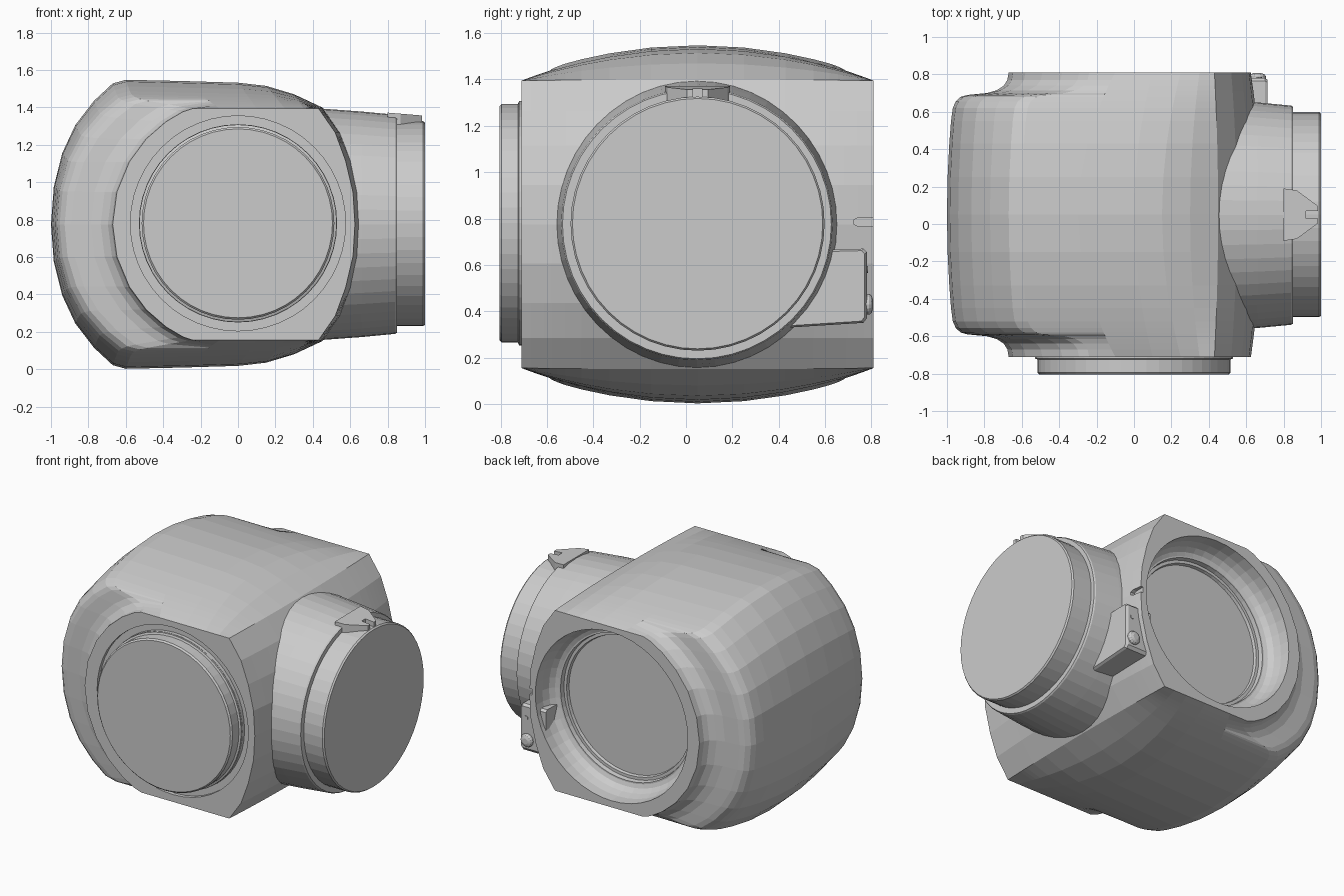
import bpy, bmesh
from math import sin, cos, pi, radians

if "Cube" in bpy.data.objects:
    bpy.data.objects.remove(bpy.data.objects["Cube"])

CZ, CY = 0.775, 0.05      # centre lines of the housing


def make(name, rings, closed=False):
    """Skin closed rings of equal length; cap the ends, or join them into a torus."""
    bm = bmesh.new()
    vs = [[bm.verts.new(p) for p in r] for r in rings]
    n = len(vs[0])
    pairs = list(zip(vs, vs[1:])) + ([(vs[-1], vs[0])] if closed else [])
    for a, b in pairs:
        for i in range(n):
            j = (i + 1) % n
            bm.faces.new((a[i], a[j], b[j], b[i]))
    if not closed:
        bm.faces.new(vs[0])
        bm.faces.new(vs[-1])
    bmesh.ops.recalc_face_normals(bm, faces=bm.faces)
    me = bpy.data.meshes.new(name)
    bm.to_mesh(me)
    bm.free()
    ob = bpy.data.objects.new(name, me)
    bpy.context.collection.objects.link(ob)
    return ob


def lathe(name, profile, axis, centre, n=48, closed=False):
    """Turn (position along axis, radius) pairs about the X or Y axis."""
    rings = []
    for d, r in profile:
        ring = []
        for k in range(n):
            a = 2 * pi * k / n
            p, q = r * cos(a), r * sin(a)
            ring.append((d, centre[0] + p, centre[1] + q) if axis == 'X'
                        else (centre[0] + p, d, centre[1] + q))
        rings.append(ring)
    return make(name, rings, closed)


def cut(ob, cutter):
    m = ob.modifiers.new("cut", 'BOOLEAN')
    m.operation, m.solver, m.object = 'DIFFERENCE', 'EXACT', cutter
    bpy.context.view_layer.objects.active = ob
    bpy.ops.object.modifier_apply(modifier=m.name)


# housing: upper half outlines at mid width (full) and at the end faces (end)
full = [(-1, 0), (-.985, .2), (-.94, .38), (-.87, .53), (-.77, .66), (-.67, .753),
        (-.6, .7725), (-.3, .766), (0, .757), (.15, .74), (.3, .695), (.45, .625),
        (.55, .49), (.62, .34), (.665, .17), (.68, 0)]
end = [(.67 * cos(radians(a)), .67 * sin(radians(a))) for a in (180, 165, 150, 137, 125, 116)]
end += [(-.24, .62), (-.1, .62), (.1, .62), (.25, .62), (.35, .62), (.43, .62),
        (.52, .49), (.575, .34), (.615, .17), (.625, 0)]


def section(y, t, w):
    u = (t / .76) ** 2
    half = []
    for i, ((fx, fz), (ex, ez)) in enumerate(zip(full, end)):
        if i < 7:                       # bulging left side steps in to the round end face
            bx, bz = fx + .05 * u, fz * (1 - .18 * u)
            half.append((bx + (ex - bx) * w, bz + (ez - bz) * w))
        else:
            half.append((fx + (ex - fx) * u, fz + (ez - fz) * u))
    loop = half + [(x, -z) for x, z in half[-2:0:-1]]
    return [(x, y, CZ + z) for x, z in loop]


steps = [(.2, 0), (.38, 0), (.5, 0), (.57, .01), (.605, .05), (.63, .13), (.64, .25),
         (.65, .6), (.665, .78), (.69, .91), (.72, .975), (.76, 1)]
stations = [(CY - t, t, w) for t, w in reversed(steps)] + [(CY, 0, 0)] + \
           [(CY + t, t, w) for t, w in steps]
housing = make("housing", [section(*s) for s in stations])

# tapered side neck and its end collar
neck = lathe("side_neck", [(.4, .622), (.66, .603), (.84, .586), (.85, .58), (.85, .5), (.4, .5)],
             'X', (.047, CZ), closed=True)
collar = lathe("neck_collar", [(.55, .548), (.99, .548), (1, .54)], 'X', (.05, CZ + .003))

# recessed bore at the back
bore = lathe("bore_cutter", [(.9, .58), (.805, .58), (.74, .575), (.69, .56), (.66, .535),
                             (.65, .51), (.65, .5), (.62, .495), (.62, .475), (.6, .47)],
             'Y', (0, CZ + .005))
groove = lathe("groove_cutter", [(-.8, .575), (-.685, .575), (-.685, .53), (-.8, .53)],
               'Y', (0, CZ + .005), closed=True)
slot = make("slot_cutter", [[(x, .745, .765), (x, .9, .765), (x, .9, .805), (x, .745, .805),
                             (x, .725, .795), (x, .725, .775)] for x in (.605, .8)])
for part, cutter in ((housing, bore), (housing, groove), (housing, slot),
                     (neck, bore), (collar, bore)):
    cut(part, cutter)
for c in (bore, groove, slot):
    bpy.data.objects.remove(c)

# front mounting flange
lathe("front_flange", [(-.69, .528), (-.72, .528), (-.725, .515), (-.795, .515), (-.805, .505)],
      'Y', (0, CZ + .005))

# notched pointer tab on top of the neck
tab = [(.8, .19), (.87, .18), (.965, .11), (.985, .095), (.985, .07), (.92, .07),
       (.92, .03), (.985, .03), (.985, .005), (.965, -.01), (.87, -.08), (.8, -.09)]
make("pointer_tab", [[(x, y, 1.29) for x, y in tab],
                     [(x, y, 1.372 - .015 * (x - .8) / .18) for x, y in tab]])

# wedge lug under the neck with its screw
lug = [(.58, .665), (.765, .67), (.78, .655), (.78, .37), (.765, .35), (.45, .33)]
make("clamp_lug", [[(x, y, z) for y, z in lug] for x in (.52, .7)]
     + [[(.715, .6 + (y - .6) * .95, .5 + (z - .5) * .95) for y, z in lug]])
lathe("lug_screw", [(.77, .045), (.79, .045), (.8, .038), (.807, .02)], 'Y', (.66, .43), 16)
lathe("lug_pin", [(.77, .015), (.785, .015)], 'Y', (.67, .58), 10)
